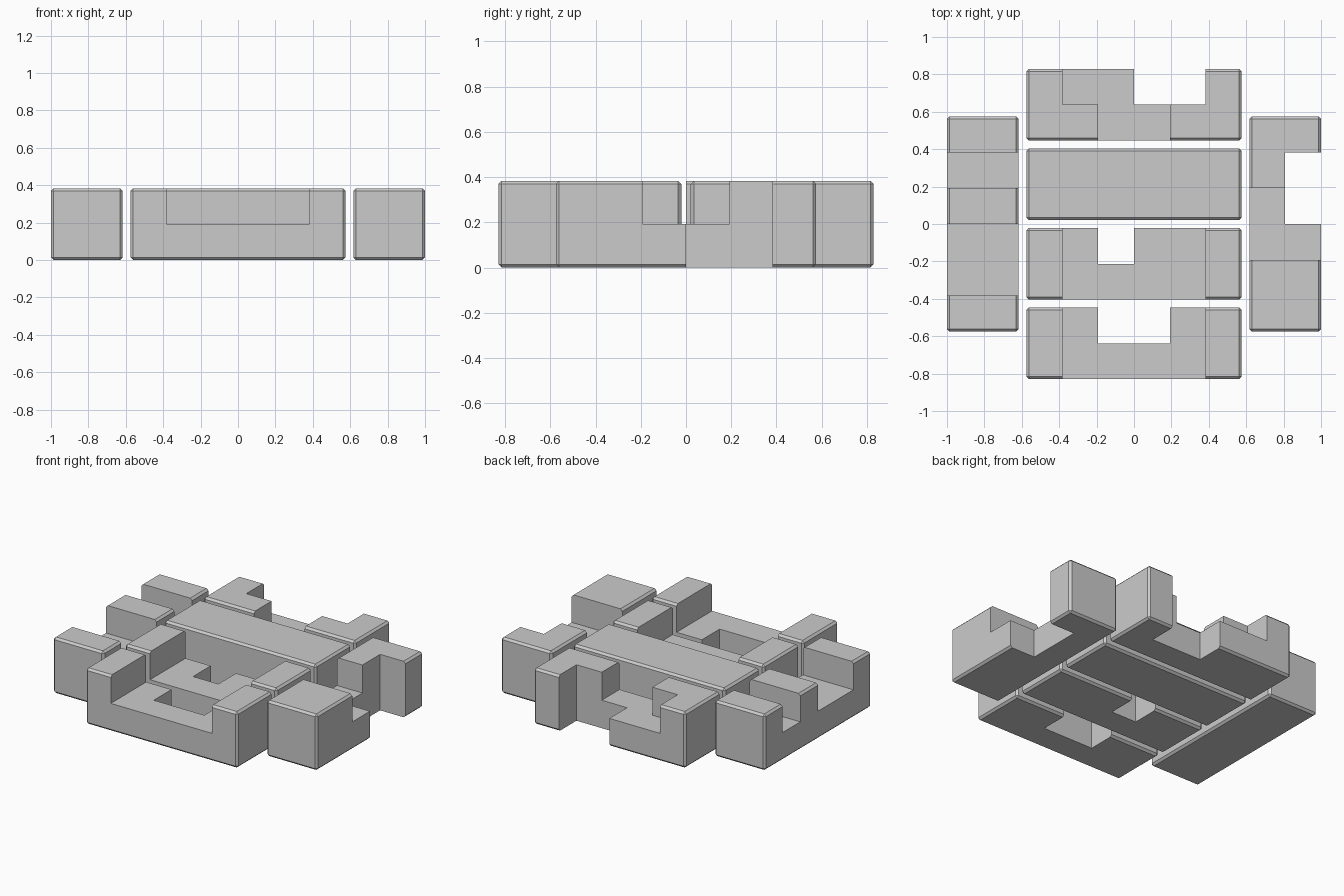
import bpy
import bmesh
from mathutils import Matrix, Vector

U = 0.1917           # one notch unit
GAP = 0.0417         # space between neighbouring bars
CHAMFER = 0.014
LONG, WIDE = 6 * U, 2 * U

cube = bpy.data.objects.get("Cube")
if cube:
    bpy.data.objects.remove(cube, do_unlink=True)

grey = bpy.data.materials.new("plain_grey")
grey.use_nodes = True
colour = (0.6, 0.6, 0.6, 1)
grey.diffuse_color = colour
grey.node_tree.nodes["Principled BSDF"].inputs["Base Color"].default_value = colour


def box(name, low, high, chamfer=0):
    """Box between two corners, with optional chamfered edges."""
    low, high = Vector(low), Vector(high)
    bm = bmesh.new()
    bmesh.ops.create_cube(bm, size=1, matrix=Matrix.Translation((low + high) / 2)
                          @ Matrix.Diagonal((*(high - low), 1)))
    if chamfer:
        bmesh.ops.bevel(bm, geom=bm.edges[:], offset=chamfer, segments=1, affect='EDGES')
    mesh = bpy.data.meshes.new(name)
    bm.to_mesh(mesh)
    bm.free()
    obj = bpy.data.objects.new(name, mesh)
    bpy.context.collection.objects.link(obj)
    return obj


def burr_bar(name, centre, along_y, notches):
    """Chamfered bar cut by notches (start, end, row, through).
    Start and end are in units along the bar; row is -1, 1 or 0 for both."""
    bar = box(name, (-LONG / 2, -U, 0), (LONG / 2, U, WIDE), CHAMFER)
    bar.data.materials.append(grey)
    cutters = []
    for start, end, row, through in notches:
        low = (start * U, 0 if row > 0 else -WIDE, -U if through else U)
        high = (end * U, 0 if row < 0 else WIDE, 3 * U)
        cutter = box("notch_cutter", low, high)
        cutter.hide_render = True
        cut = bar.modifiers.new("notch", 'BOOLEAN')
        cut.operation, cut.solver, cut.object = 'DIFFERENCE', 'EXACT', cutter
        cutters.append(cutter)
    # Bake the cuts, then discard the cutters
    bpy.context.view_layer.update()
    graph = bpy.context.evaluated_depsgraph_get()
    mesh = bpy.data.meshes.new_from_object(bar.evaluated_get(graph))
    bar.modifiers.clear()
    bar.data = mesh
    mesh.name = name
    for cutter in cutters:
        bpy.data.objects.remove(cutter, do_unlink=True)
    # Bars along y swap their axes: length runs to +y, row 1 lies at +x
    if along_y:
        mesh.transform(Matrix(((0, 1, 0, 0), (1, 0, 0, 0), (0, 0, 1, 0), (0, 0, 0, 1))))
        mesh.flip_normals()
    bar.location = (*centre, 0)


# Four crosswise bars, front to back
pitch = WIDE + GAP
burr_bar("front_bar", (0, -1.5 * pitch), False, [(-2, 2, 0, False), (-1, 1, 1, True)])
burr_bar("front_middle_bar", (0, -0.5 * pitch), False, [(-2, 2, 0, False), (-1, 0, 1, True)])
burr_bar("solid_key_bar", (0, 0.5 * pitch), False, [])
burr_bar("back_bar", (0, 1.5 * pitch), False,
         [(-1, 1, -1, False), (-2, 0, 1, False), (0, 2, 1, True)])

# Two lengthwise bars at the sides
side = LONG / 2 + GAP + U
burr_bar("right_side_bar", (-side, 0), True, [(-2, 0, 0, False), (1, 2, 0, False)])
burr_bar("left_side_bar", (side, 0), True,
         [(-1, 1, -1, False), (-1, 0, 1, False), (0, 2, 1, True)])
